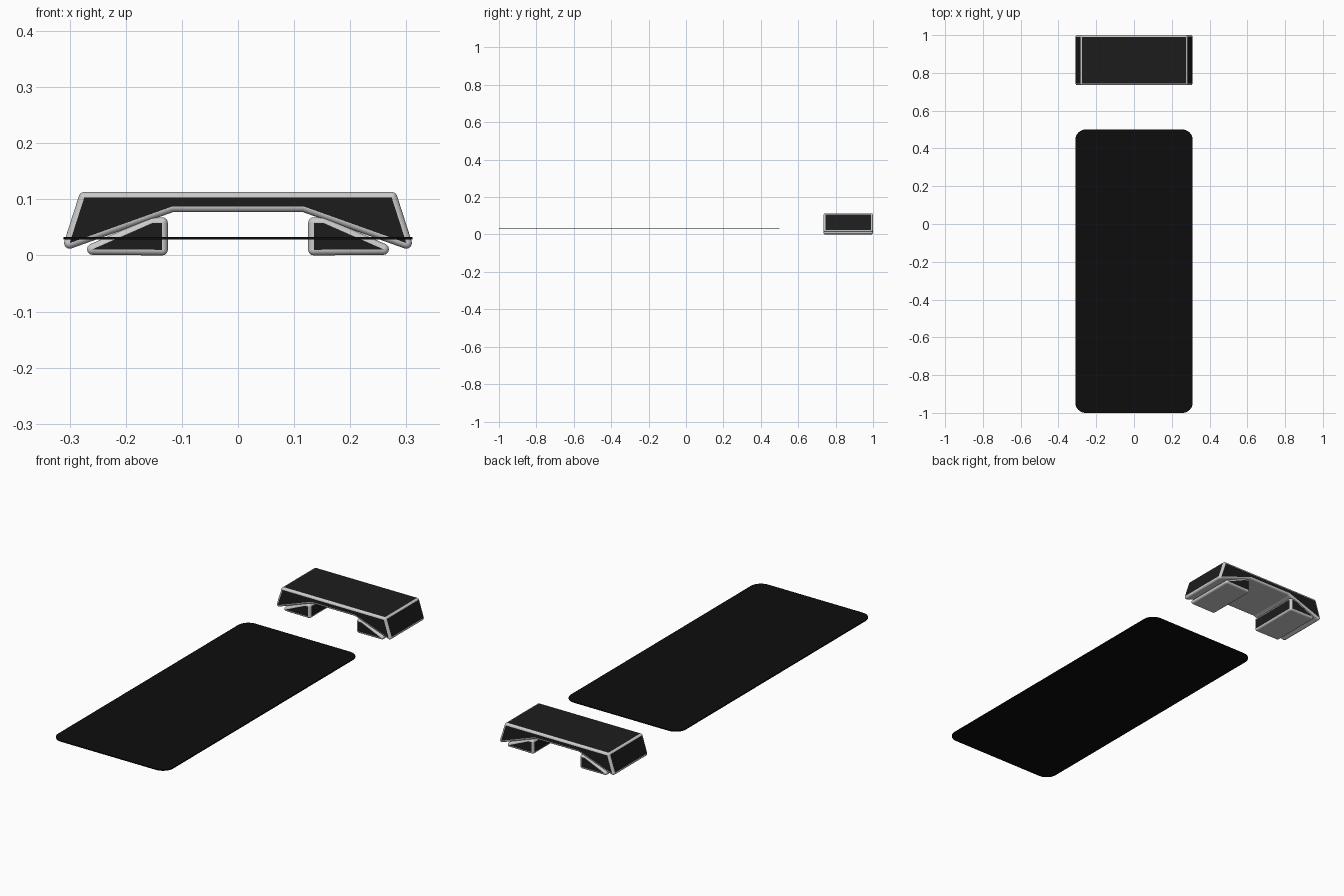
import bpy, bmesh, math
from mathutils import Vector, Matrix

if "Cube" in bpy.data.objects:
    bpy.data.objects.remove(bpy.data.objects["Cube"])

R = 0.01                 # frame tube radius
Y0, Y1 = 0.745, 0.99     # front and back tube centre lines


def material(name, v):
    m = bpy.data.materials.new(name)
    m.diffuse_color = (v, v, v, 1)
    m.use_nodes = True
    m.node_tree.nodes["Principled BSDF"].inputs["Base Color"].default_value = m.diffuse_color
    return m


def finish(bm, name, mat=None):
    me = bpy.data.meshes.new(name)
    bm.to_mesh(me)
    bm.free()
    ob = bpy.data.objects.new(name, me)
    bpy.context.collection.objects.link(ob)
    if mat:
        me.materials.append(mat)
    bpy.ops.object.select_all(action='DESELECT')
    ob.select_set(True)
    bpy.context.view_layer.objects.active = ob
    bpy.ops.object.shade_smooth_by_angle(angle=math.radians(35))
    return ob


def rod(bm, a, b):
    d = b - a
    rot = d.to_track_quat('Z', 'Y').to_matrix().to_4x4()
    bmesh.ops.create_cone(bm, cap_ends=False, segments=16, radius1=R, radius2=R,
                          depth=d.length, matrix=Matrix.Translation((a + b) / 2) @ rot)


def framed_block(name, pts, dark):
    """Tube frame along a counter-clockwise x-z profile, filled with flush panels."""
    n = len(pts)
    front = [Vector((x, Y0, z)) for x, z in pts]
    back = [Vector((x, Y1, z)) for x, z in pts]
    frame, panels = bmesh.new(), bmesh.new()
    for i in range(n):
        j = (i + 1) % n
        rod(frame, front[i], front[j])
        rod(frame, back[i], back[j])
        rod(frame, front[i], back[i])
        for p in (front[i], back[i]):
            bmesh.ops.create_uvsphere(frame, u_segments=16, v_segments=8, radius=R,
                                      matrix=Matrix.Translation(p))
        # panel along this profile edge, pushed out to the tube surface
        e = front[j] - front[i]
        out = Vector((e.z, 0, -e.x)).normalized() * R
        bm = panels if i in dark else frame
        bm.faces.new([bm.verts.new(p + out) for p in (front[i], back[i], back[j], front[j])])
    # end panels
    off = Vector((0, R, 0))
    panels.faces.new([panels.verts.new(p - off) for p in front])
    panels.faces.new([panels.verts.new(p + off) for p in reversed(back)])
    for f in list(panels.faces):
        if len(f.verts) > 4:
            bmesh.ops.triangulate(panels, faces=[f])
    finish(frame, name + "_frame")
    finish(panels, name + "_panels", panel_mat)


panel_mat = material("dark_panel", 0.012)
mat_mat = material("black_mat", 0.004)

# step bench deck
framed_block("step_deck",
             [(0.274, 0.103), (-0.274, 0.103), (-0.30, 0.022),
              (-0.118, 0.087), (0.118, 0.087), (0.30, 0.022)], {0, 1, 5})

# wedge feet
foot = [(0.135, 0.01), (0.259, 0.011), (0.152, 0.058), (0.135, 0.058)]
framed_block("right_foot", foot, {3})
framed_block("left_foot", [(-x, z) for x, z in reversed(foot)], {3})

# exercise mat with rounded corners
bm = bmesh.new()
bmesh.ops.create_cube(bm, size=1, matrix=Matrix.Translation((0, -0.25, 0.0305))
                      @ Matrix.Diagonal((0.622, 1.5, 0.005, 1)))
corners = [e for e in bm.edges if abs(e.verts[0].co.z - e.verts[1].co.z) > 0.001]
bmesh.ops.bevel(bm, geom=corners, offset=0.055, segments=8, profile=0.5, affect='EDGES')
finish(bm, "exercise_mat", mat_mat)
